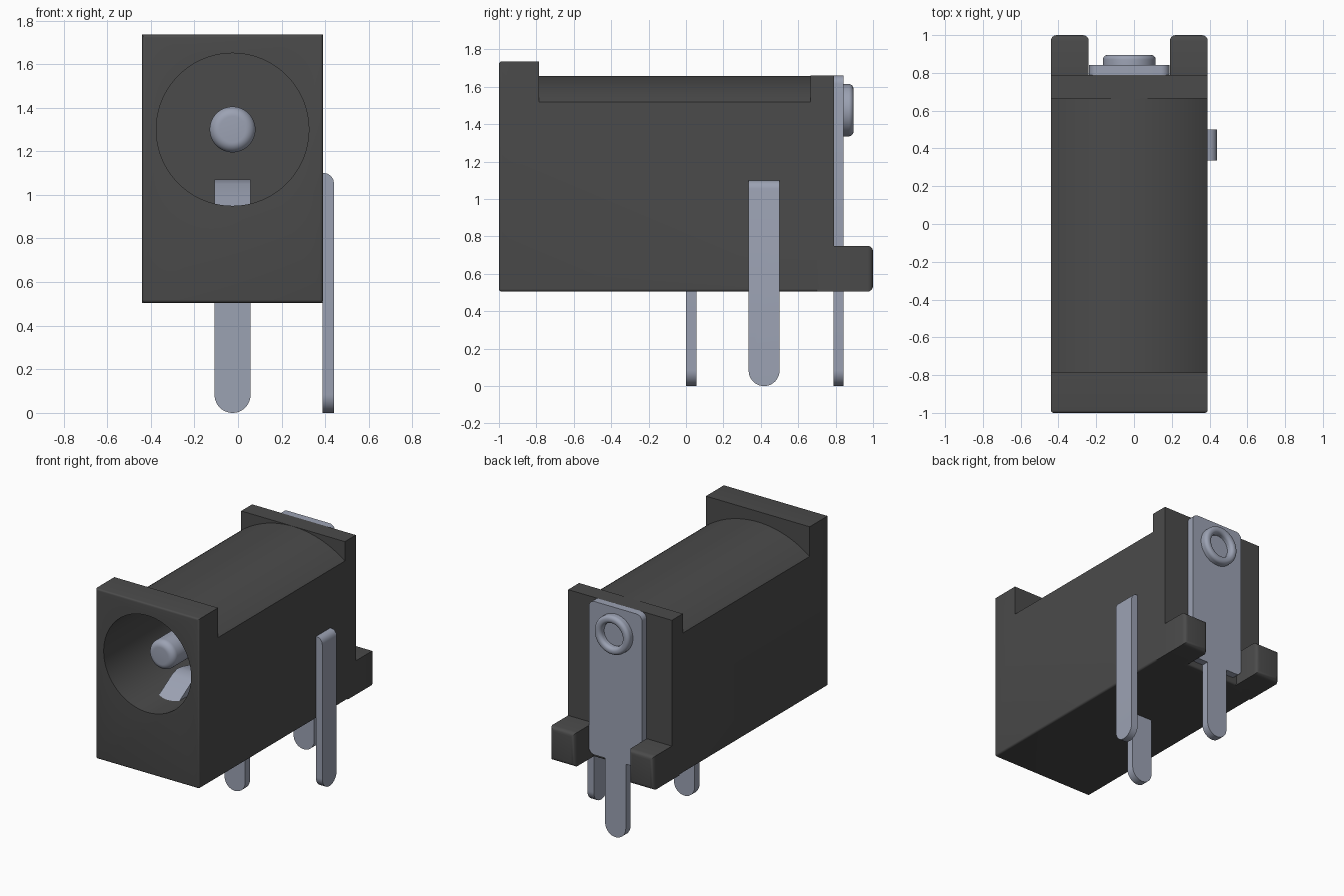
import bpy, bmesh, math
from mathutils import Matrix, Vector

if "Cube" in bpy.data.objects:
    bpy.data.objects.remove(bpy.data.objects["Cube"])


def material(name, rgb):
    m = bpy.data.materials.new(name)
    m.use_nodes = True
    m.diffuse_color = (*rgb, 1)
    m.node_tree.nodes["Principled BSDF"].inputs["Base Color"].default_value = (*rgb, 1)
    return m


PLASTIC = material("dark plastic", (0.07, 0.07, 0.07))
METAL = material("blue grey metal", (0.33, 0.36, 0.45))
CX, HALF = -0.025, 0.415            # centre line and half width of the housing
BORE_Z, RIVET_Z, BASE = 1.3, 1.475, 0.505


def finish(name, bm, mat):
    bmesh.ops.recalc_face_normals(bm, faces=bm.faces)
    me = bpy.data.meshes.new(name)
    bm.to_mesh(me)
    bm.free()
    me.materials.append(mat)
    ob = bpy.data.objects.new(name, me)
    bpy.context.collection.objects.link(ob)
    return ob


def prism(name, outline, axis, start, end, mat, bevel=0, rule=None):
    """Extrude a 2D outline along x (outline is y,z) or y (outline is x,z)."""
    bm = bmesh.new()
    place = (lambda u, v: (start, u, v)) if axis == "x" else (lambda u, v: (u, start, v))
    face = bm.faces.new([bm.verts.new(place(u, v)) for u, v in outline])
    grown = bmesh.ops.extrude_face_region(bm, geom=[face])["geom"]
    shift = Vector((end - start, 0, 0) if axis == "x" else (0, end - start, 0))
    bmesh.ops.translate(bm, vec=shift, verts=[g for g in grown if isinstance(g, bmesh.types.BMVert)])
    bmesh.ops.recalc_face_normals(bm, faces=bm.faces)
    if bevel:
        edges = [e for e in bm.edges if all(rule(v.co) for v in e.verts)]
        bmesh.ops.bevel(bm, geom=edges, offset=bevel, segments=4, profile=0.5, affect="EDGES")
    return finish(name, bm, mat)


def arc(cu, cv, r, a0, a1, n):
    return [(cu + r * math.cos(math.radians(a0 + (a1 - a0) * i / n)),
             cv + r * math.sin(math.radians(a0 + (a1 - a0) * i / n))) for i in range(n + 1)]


def lathe(name, profile, z, mat, steps=64):
    """Spin (radius, y) points about the axis through the centre line at height z."""
    bm = bmesh.new()
    verts = [bm.verts.new((CX + r, y, z)) for r, y in profile]
    edges = [bm.edges.new(p) for p in zip(verts, verts[1:])]
    bmesh.ops.spin(bm, geom=verts + edges, cent=(CX, 0, z), axis=(0, 1, 0),
                   angle=math.tau, steps=steps)
    bmesh.ops.remove_doubles(bm, verts=bm.verts, dist=0.0001)
    return finish(name, bm, mat)


def boolean(target, other, operation):
    mod = target.modifiers.new(operation, "BOOLEAN")
    mod.object, mod.operation, mod.solver = other, operation, "EXACT"
    bpy.context.view_layer.objects.active = target
    bpy.ops.object.modifier_apply(modifier=mod.name)
    bpy.data.objects.remove(other)


# Housing: side profile with front flange and rear wall
side = [(-1, BASE), (0.79, BASE), (0.79, 1.66), (0.665, 1.66),
        (0.665, 1.52), (-0.785, 1.52), (-0.785, 1.735), (-1, 1.735)]
housing = prism("housing", side, "x", CX - HALF, CX + HALF, PLASTIC, 0.014,
                lambda c: c.y < -0.99 or c.z < BASE + 0.01)

# Shallow rounded roof between flange and rear wall
rise = 0.139
radius = (HALF ** 2 + rise ** 2) / (2 * rise)
spread = math.degrees(math.asin(HALF / radius))
roof = arc(CX, 1.52 + rise - radius, radius, 90 - spread, 90 + spread, 32)
roof += [(CX - HALF, 1.4), (CX + HALF, 1.4)]
boolean(housing, prism("roof", roof, "y", -0.85, 0.7, PLASTIC), "UNION")

# Two rear feet
for x0 in (CX - HALF, CX + HALF - 0.2):
    block = [(x0, BASE), (x0 + 0.2, BASE), (x0 + 0.2, 0.75), (x0, 0.75)]
    foot = prism("foot", block, "y", 0.7, 1, PLASTIC, 0.03, lambda c: c.y > 0.99)
    boolean(housing, foot, "UNION")

# Plug bore
bore = lathe("bore", [(0, -1.2), (0.35, -1.2), (0.35, 0.6), (0, 0.6)], BORE_Z, PLASTIC, 96)
boolean(housing, bore, "DIFFERENCE")

# Centre pin inside the bore
tip = [(0, -0.85)] + arc(0.06, -0.805, 0.045, -90, 0, 8)
lathe("centre_pin", tip + [(0.105, 0.65), (0, 0.65)], BORE_Z, METAL)


def tab(centre, top):
    """Flat terminal outline with a round lower end."""
    half = 0.0825
    return arc(centre, half, half, 180, 360, 24) + [(centre + half, top), (centre - half, top)]


# Rear terminal: wide plate narrowing to a tab
w, low, high, r = 0.213, 0.55, 1.66, 0.045
plate = (arc(CX - w + r, low + r, r, 180, 270, 6) + arc(CX + w - r, low + r, r, 270, 360, 6)
         + arc(CX + w - r, high - r, r, 0, 90, 6) + arc(CX - w + r, high - r, r, 90, 180, 6))
rear = prism("rear_terminal", plate, "y", 0.788, 0.842, METAL)
boolean(rear, prism("rear_tab", tab(CX, 0.7), "y", 0.788, 0.842, METAL), "UNION")

# Hollow rivet ring on the rear terminal
ring = [(0.14, 0.835)] + arc(0.115, 0.87, 0.025, 0, 90, 8) + arc(0.11, 0.87, 0.025, 90, 180, 8)
lathe("rivet", ring + [(0.085, 0.85), (0, 0.85)], RIVET_Z, METAL)

# Side terminal with rounded upper outer edge
prism("side_terminal", tab(0.4175, 1.1), "x", 0.388, 0.44, METAL, 0.045,
      lambda c: c.z > 1.09 and c.x > 0.43)

# Spring terminal: tab under the housing and sprung leaf in the bore
prism("spring_tab", tab(CX, 0.92), "y", 0, 0.055, METAL)
leaf = [(-0.8, 0.93), (-0.7, 0.99), (-0.6, 1.05), (-0.54, 1.07), (-0.47, 1.06), (0.055, 0.92),
        (0.055, 0.87), (-0.48, 1.005), (-0.54, 1.015), (-0.6, 0.99), (-0.7, 0.93), (-0.8, 0.87)]
prism("spring_leaf", leaf, "x", CX - 0.0825, CX + 0.0825, METAL)

# Smooth rounded parts, keep hard edges
bpy.ops.object.select_all(action="DESELECT")
for ob in bpy.context.scene.objects:
    if ob.type == "MESH":
        ob.select_set(True)
        bpy.context.view_layer.objects.active = ob
bpy.ops.object.shade_smooth_by_angle(angle=math.radians(35))
